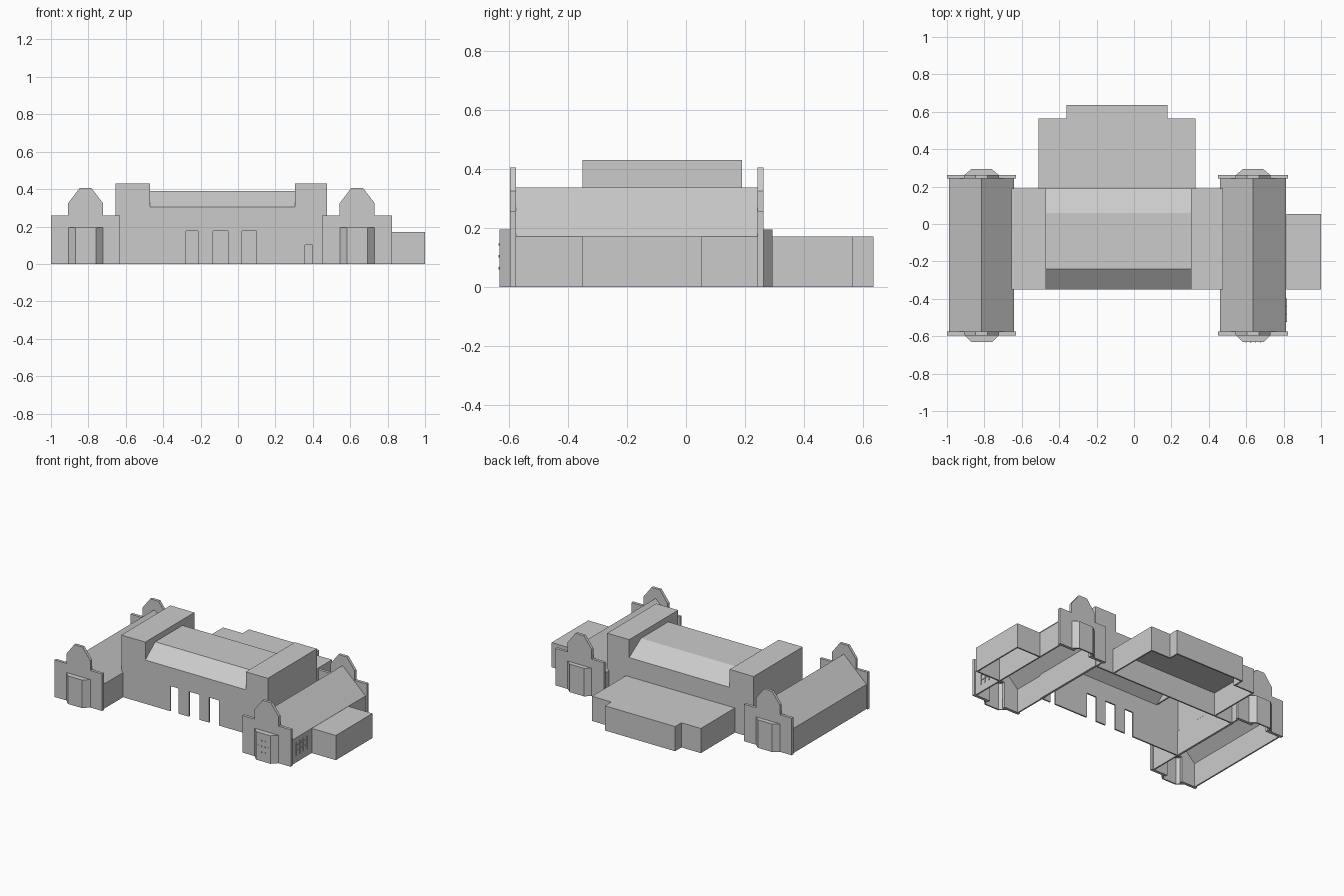
import bpy, bmesh
from mathutils import Vector

if "Cube" in bpy.data.objects:
    bpy.data.objects.remove(bpy.data.objects["Cube"])

WALL = 0.01


def prism(name, pts, axis, a, b, drop=(), thick=WALL):
    """Extrude a 2D profile along an axis; drop faces by normal to leave an open shell."""
    def place(p, t):
        return {'x': (t, p[0], p[1]), 'y': (p[0], t, p[1]), 'z': (p[0], p[1], t)}[axis]
    bm = bmesh.new()
    lo = [bm.verts.new(place(p, a)) for p in pts]
    hi = [bm.verts.new(place(p, b)) for p in pts]
    bm.faces.new(lo)
    bm.faces.new(hi)
    n = len(pts)
    for i in range(n):
        j = (i + 1) % n
        bm.faces.new((lo[i], lo[j], hi[j], hi[i]))
    bmesh.ops.recalc_face_normals(bm, faces=bm.faces)
    gone = [f for f in bm.faces if any(f.normal.dot(Vector(d)) > 0.99 for d in drop)]
    bmesh.ops.delete(bm, geom=gone, context='FACES')
    me = bpy.data.meshes.new(name)
    bm.to_mesh(me)
    bm.free()
    ob = bpy.data.objects.new(name, me)
    bpy.context.collection.objects.link(ob)
    if drop:
        mod = ob.modifiers.new("wall_thickness", 'SOLIDIFY')
        mod.thickness = thick
        mod.offset = -1
        mod.use_even_offset = True
    return ob


def rect(x0, x1, y0, y1):
    return [(x0, y0), (x1, y0), (x1, y1), (x0, y1)]


DOWN, UP = (0, 0, -1), (0, 0, 1)
FRONT, BACK, LEFT, RIGHT = (0, -1, 0), (0, 1, 0), (-1, 0, 0), (1, 0, 0)

# Main hall walls
prism("hall_walls", rect(-0.655, 0.475, -0.35, 0.19), 'z', 0, 0.305, (DOWN, UP, FRONT))

# Hall front wall with door openings down to the ground
doors = [(-0.277, -0.213, 0.175), (-0.133, -0.053, 0.175),
         (0.022, 0.10, 0.175), (0.358, 0.398, 0.10)]
outline = [(-0.655, 0)]
for x0, x1, h in doors:
    outline += [(x0, 0), (x0, h), (x1, h), (x1, 0)]
outline += [(0.475, 0), (0.475, 0.305), (-0.655, 0.305)]
prism("hall_front_wall", outline, 'y', -0.35, -0.34)

# Raised end blocks of the hall and the sloped roof between them
for side, x0, x1 in (("left", -0.655, -0.47), ("right", 0.305, 0.475)):
    prism(f"hall_{side}_end_block", rect(x0, x1, -0.35, 0.19), 'z', 0.305, 0.43, (DOWN,))
prism("hall_roof", [(-0.35, 0.305), (-0.24, 0.39), (0.06, 0.39), (0.19, 0.305)],
      'x', -0.47, 0.305, (DOWN, LEFT, RIGHT))

# Stepped low block at the back
prism("back_block", [(-0.51, 0.19), (0.33, 0.19), (0.33, 0.565), (0.18, 0.565), (0.18, 0.635),
                     (-0.36, 0.635), (-0.36, 0.565), (-0.51, 0.565)],
      'z', 0, 0.172, (DOWN, FRONT))

# Side annex
prism("side_annex", rect(0.815, 1.0, -0.35, 0.053), 'z', 0, 0.172, (DOWN, LEFT))

# Two wings with pitched roofs, end gables and bays
for side, cx, gw, bw in (("left", -0.815, 0.184, 0.174), ("right", 0.637, 0.187, 0.177)):
    prism(f"{side}_wing", [(cx - bw, 0), (cx + bw, 0), (cx + bw, 0.172), (cx, 0.337),
                           (cx - bw, 0.172)],
          'y', -0.58, 0.25, (DOWN, FRONT, BACK))
    half = [(0.06, 0), (gw, 0), (gw, 0.258), (0.093, 0.258), (0.093, 0.325), (0.032, 0.405)]
    half.insert(0, (0.06, 0.18))
    gable = [(cx + x, z) for x, z in half] + [(cx - x, z) for x, z in reversed(half)]
    for end, y0, y1, yb, away in (("front", -0.575, -0.595, -0.632, BACK),
                                  ("back", 0.242, 0.262, 0.293, FRONT)):
        prism(f"{side}_{end}_gable", gable, 'y', min(y0, y1), max(y0, y1))
        prism(f"{side}_{end}_bay", [(cx - 0.092, y1), (cx + 0.092, y1),
                                    (cx + 0.055, yb), (cx - 0.055, yb)],
              'z', 0, 0.195, (DOWN, away))

# Window bars on the right wing's outer wall
for i in range(4):
    y = -0.525 + i * 0.04
    prism("side_window_bar", rect(0.812, 0.818, y, y + 0.006), 'z', 0.05, 0.14)
for z in (0.08, 0.115):
    prism("side_window_rail", rect(0.812, 0.818, -0.525, -0.399), 'z', z, z + 0.005)

# Small panes on the right front bay
for i in range(4):
    for z in (0.06, 0.10, 0.14):
        x = 0.595 + i * 0.026
        prism("bay_pane", rect(x, x + 0.006, -0.634, -0.631), 'z', z, z + 0.008)
